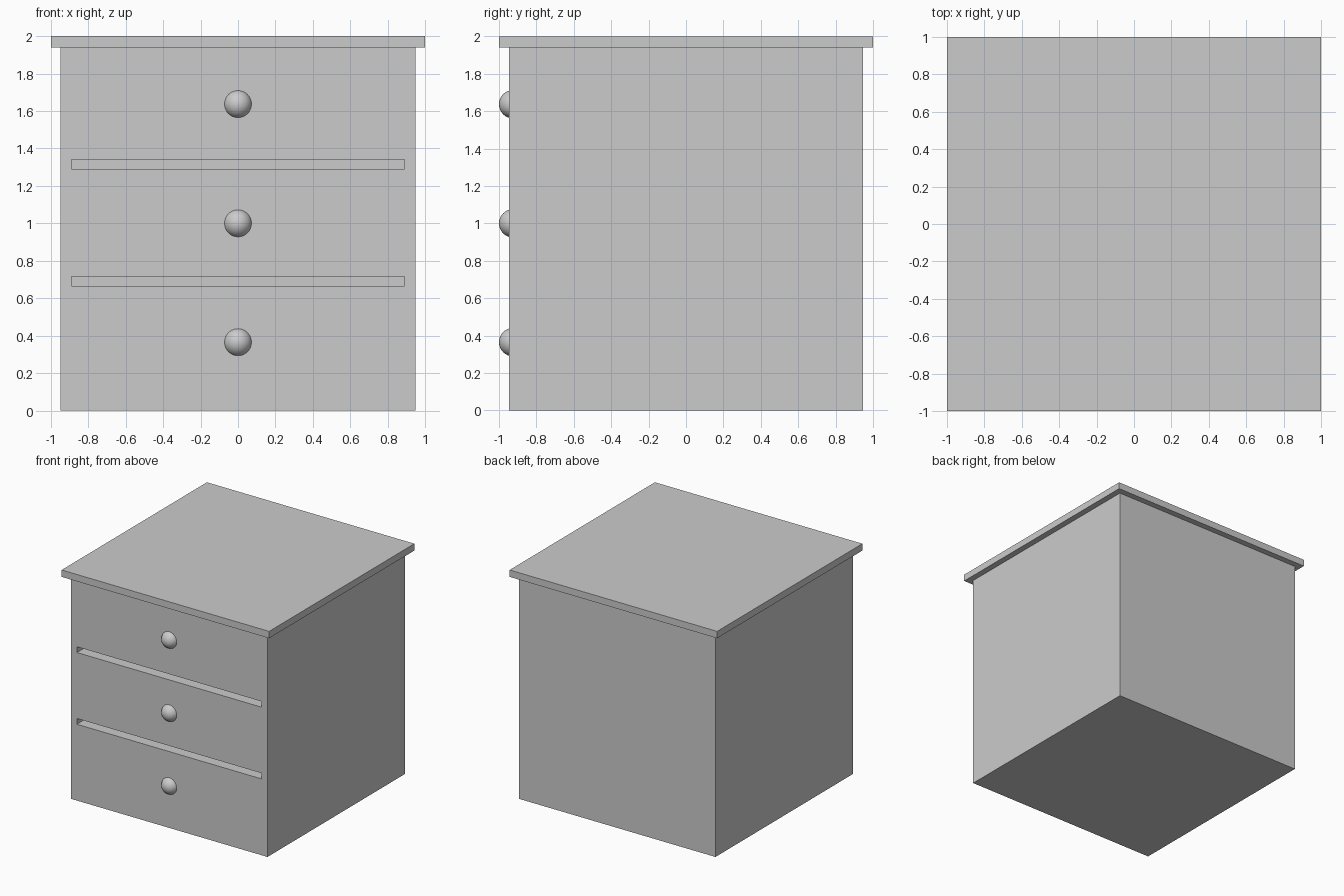
import bpy

if "Cube" in bpy.data.objects:
    bpy.data.objects.remove(bpy.data.objects["Cube"])


def box(name, x, y, z):
    """Box from (min, max) ranges on each axis."""
    spans = (x, y, z)
    bpy.ops.mesh.primitive_cube_add(size=1, location=[(a + b) / 2 for a, b in spans])
    ob = bpy.context.object
    ob.name = name
    ob.scale = [b - a for a, b in spans]
    bpy.ops.object.transform_apply(location=False, rotation=False, scale=True)
    return ob


HALF, TOP_Z, SLOT_DEPTH = 0.947, 1.94, 0.12

# Cabinet body and overhanging top
body = box("cabinet_body", (-HALF, HALF), (-HALF, HALF), (0, TOP_Z))
box("cabinet_top", (-1, 1), (-1, 1), (TOP_Z, 2))

# Gaps between the drawers, cut into the front
for i, z in enumerate((0.69, 1.315)):
    cutter = box(f"drawer_gap_cutter_{i + 1}", (-0.89, 0.89),
                 (-HALF - 0.1, -HALF + SLOT_DEPTH), (z - 0.025, z + 0.025))
    cutter.hide_render = True
    cutter.hide_set(True)
    cut = body.modifiers.new(f"drawer_gap_{i + 1}", 'BOOLEAN')
    cut.operation = 'DIFFERENCE'
    cut.solver = 'EXACT'
    cut.object = cutter

# Round drawer knobs, partly sunk into the front
for i, z in enumerate((0.365, 1.0, 1.637)):
    bpy.ops.mesh.primitive_uv_sphere_add(segments=32, ring_count=16, radius=0.076,
                                         location=(0, -0.924, z))
    bpy.context.object.name = f"drawer_knob_{i + 1}"
    bpy.ops.object.shade_smooth_by_angle()
